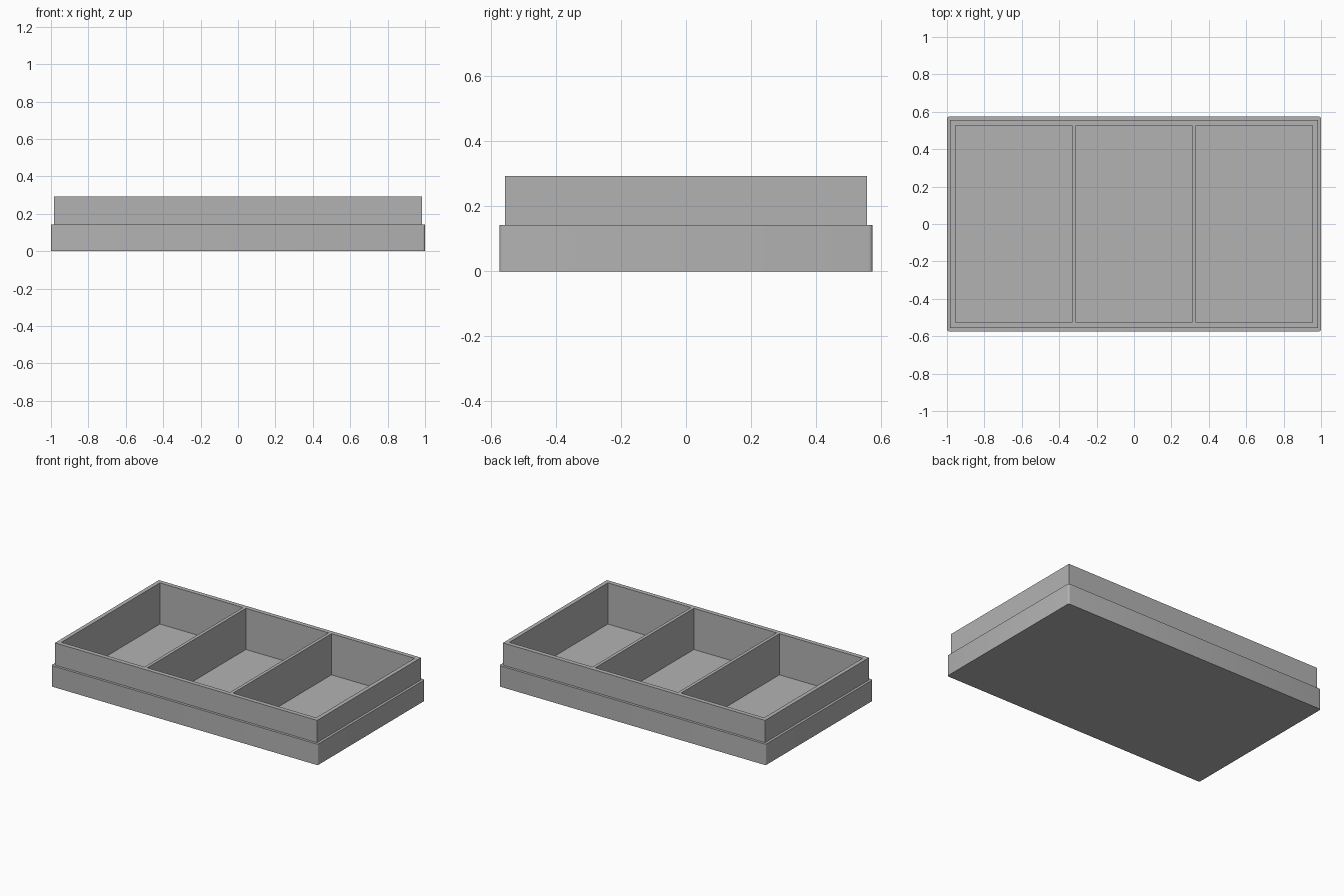
import bpy, bmesh
from mathutils import Vector

default = bpy.data.objects.get("Cube")
if default:
    bpy.data.objects.remove(default, do_unlink=True)

HALF_X, HALF_Y = 1.0, 0.574
STEP_Z, TOP_Z, FLOOR_Z = 0.142, 0.293, 0.014
LEDGE = 0.017
POCKET_X, POCKET_Y = 0.955, 0.527        # outer limits of the compartments
DIVIDERS = (0.31, 0.332)                 # both faces of a divider

# Single grey material
grey = bpy.data.materials.new("plain grey")
grey.use_nodes = True
colour = (0.45, 0.45, 0.45, 1)
grey.diffuse_color = colour
grey.node_tree.nodes["Principled BSDF"].inputs["Base Color"].default_value = colour

bm = bmesh.new()


def raise_faces(faces, dz):
    """Extrude each face on its own by dz and return the caps."""
    caps = bmesh.ops.extrude_discrete_faces(bm, faces=faces)["faces"]
    for cap in caps:
        bmesh.ops.translate(bm, verts=cap.verts, vec=(0, 0, dz))
    return caps


def top_faces():
    return [f for f in bm.faces if f.calc_center_median().z > TOP_Z - 0.001]


# Lower block
bmesh.ops.create_cube(bm, size=1)
bmesh.ops.scale(bm, verts=bm.verts, vec=(2 * HALF_X, 2 * HALF_Y, STEP_Z))
bmesh.ops.translate(bm, verts=bm.verts, vec=(0, 0, STEP_Z / 2))

# Ledge and narrower upper block
bm.normal_update()
lid = max(bm.faces, key=lambda f: f.calc_center_median().z)
bmesh.ops.inset_region(bm, faces=[lid], thickness=LEDGE, use_even_offset=True)
raise_faces([lid], TOP_Z - STEP_Z)

# Cut the rim into walls, dividers and compartment openings
cuts = [("X", s * x) for x in (POCKET_X, *DIVIDERS) for s in (-1, 1)]
cuts += [("Y", s * POCKET_Y) for s in (-1, 1)]
for axis, pos in cuts:
    normal = Vector((1, 0, 0)) if axis == "X" else Vector((0, 1, 0))
    faces = top_faces()
    edges = {e for f in faces for e in f.edges}
    verts = {v for f in faces for v in f.verts}
    bmesh.ops.bisect_plane(bm, geom=[*verts, *edges, *faces],
                           plane_co=normal * pos, plane_no=normal)

# Sink the three compartments
near, far = DIVIDERS
openings = []
for f in top_faces():
    c = f.calc_center_median()
    if abs(c.y) < POCKET_Y and (abs(c.x) < near or far < abs(c.x) < POCKET_X):
        openings.append(f)
raise_faces(openings, FLOOR_Z - TOP_Z)

# Round the upright corners of the lower block
corners = [e for e in bm.edges
           if all(abs(v.co.x) > HALF_X - 0.001 and abs(v.co.y) > HALF_Y - 0.001
                  for v in e.verts)
           and abs(e.verts[0].co.z - e.verts[1].co.z) > STEP_Z / 2]
bmesh.ops.bevel(bm, geom=corners, offset=0.012, segments=4,
                profile=0.5, affect="EDGES")
bmesh.ops.recalc_face_normals(bm, faces=bm.faces)

mesh = bpy.data.meshes.new("divided_tray")
bm.to_mesh(mesh)
bm.free()
mesh.materials.append(grey)
tray = bpy.data.objects.new("divided_tray", mesh)
bpy.context.collection.objects.link(tray)

bpy.ops.object.select_all(action="DESELECT")
tray.select_set(True)
bpy.context.view_layer.objects.active = tray
bpy.ops.object.shade_smooth_by_angle()
